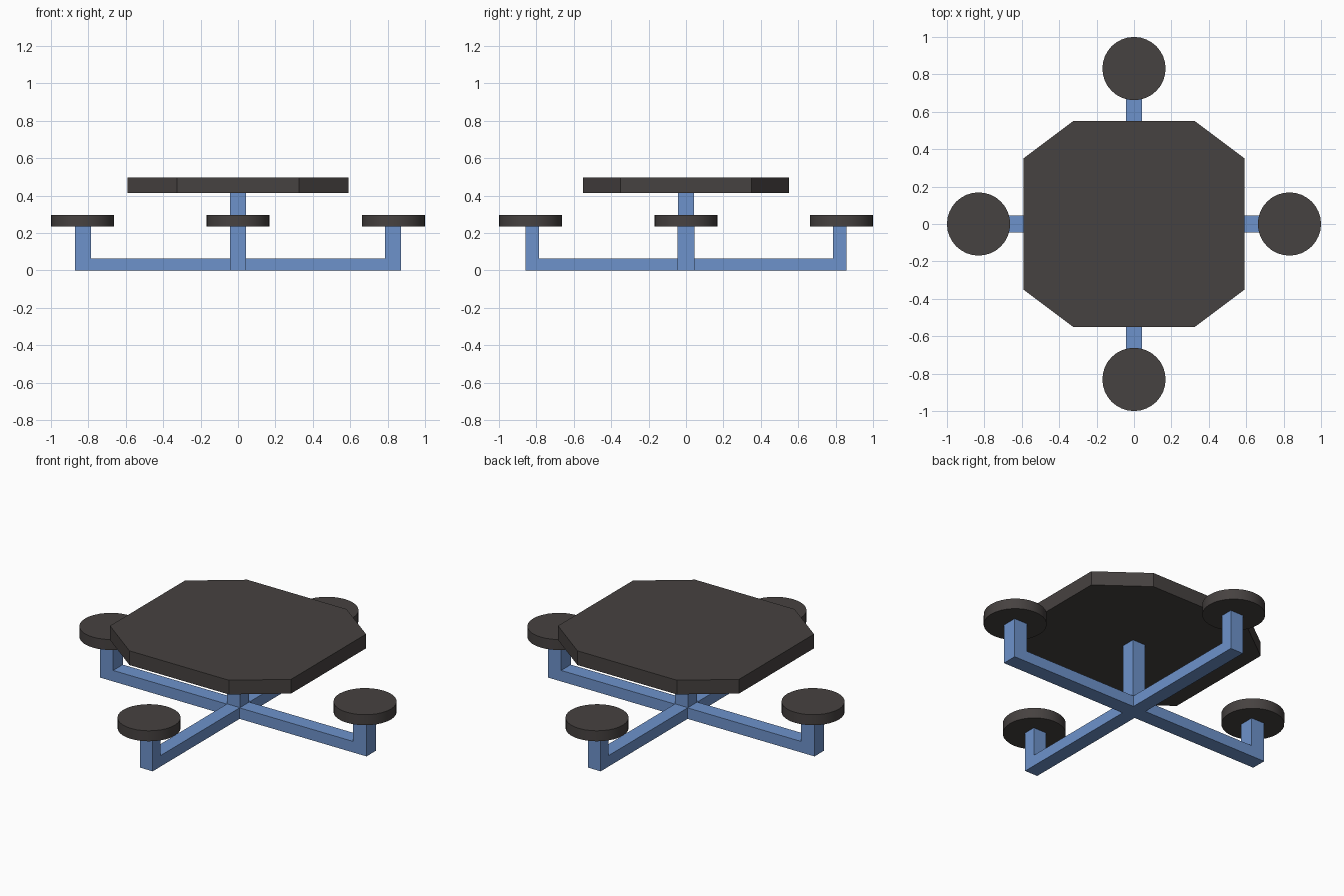
import bpy, bmesh, math
from mathutils import Matrix

if "Cube" in bpy.data.objects:
    bpy.data.objects.remove(bpy.data.objects["Cube"])


def material(name, rgb):
    m = bpy.data.materials.new(name)
    m.diffuse_color = (*rgb, 1)
    m.use_nodes = True
    m.node_tree.nodes["Principled BSDF"].inputs["Base Color"].default_value = m.diffuse_color
    return m


BLUE = material("blue painted steel", (0.155, 0.29, 0.60))
DARK = material("dark brown grey", (0.062, 0.054, 0.052))


def prism(name, points, z0, z1, mat, matrix=Matrix()):
    """Extrude a flat outline from z0 to z1, then place it with a matrix."""
    bm = bmesh.new()
    face = bm.faces.new([bm.verts.new((x, y, z0)) for x, y in points])
    out = bmesh.ops.extrude_face_region(bm, geom=[face])
    verts = [v for v in out["geom"] if isinstance(v, bmesh.types.BMVert)]
    bmesh.ops.translate(bm, verts=verts, vec=(0, 0, z1 - z0))
    bm.transform(matrix)
    bmesh.ops.recalc_face_normals(bm, faces=bm.faces)
    me = bpy.data.meshes.new(name)
    bm.to_mesh(me)
    bm.free()
    me.materials.append(mat)
    ob = bpy.data.objects.new(name, me)
    bpy.context.collection.objects.link(ob)
    return ob


# Eight-sided table top
X, Y, CX, CY = 0.592, 0.55, 0.325, 0.35
prism("table_top", [(X, -CY), (X, CY), (CX, Y), (-CX, Y),
                    (-X, CY), (-X, -CY), (-CX, -Y), (CX, -Y)], 0.413, 0.497, DARK)

# Crossed base: one U-shaped bar along x, two L-shaped arms along y
W, BAR, SEAT = 0.042, 0.065, 0.235
upright = Matrix.Rotation(math.pi / 2, 4, 'X')
a, b = 0.785, 0.872
prism("side_to_side_bar", [(-b, 0), (b, 0), (b, SEAT), (a, SEAT), (a, BAR),
                           (-a, BAR), (-a, SEAT), (-b, SEAT)], -0.045, 0.045, BLUE, upright)
b = 0.857
for name, angle in (("back_arm", 90), ("front_arm", -90)):
    prism(name, [(W, 0), (b, 0), (b, SEAT), (a, SEAT), (a, BAR), (W, BAR)],
          -W, W, BLUE, Matrix.Rotation(math.radians(angle), 4, 'Z') @ upright)

# Centre post
prism("centre_post", [(-W, -W), (W, -W), (W, W), (-W, W)], BAR, 0.413, BLUE)

# Four round seats
for name, x, y in (("right_seat", 1, 0), ("left_seat", -1, 0),
                   ("back_seat", 0, 1), ("front_seat", 0, -1)):
    bpy.ops.mesh.primitive_cylinder_add(vertices=32, radius=0.169, depth=0.062,
                                        location=(x * 0.831, y * 0.831, 0.266))
    seat = bpy.context.object
    seat.name = name
    seat.data.materials.append(DARK)
    bpy.ops.object.shade_smooth_by_angle(angle=math.radians(30))
